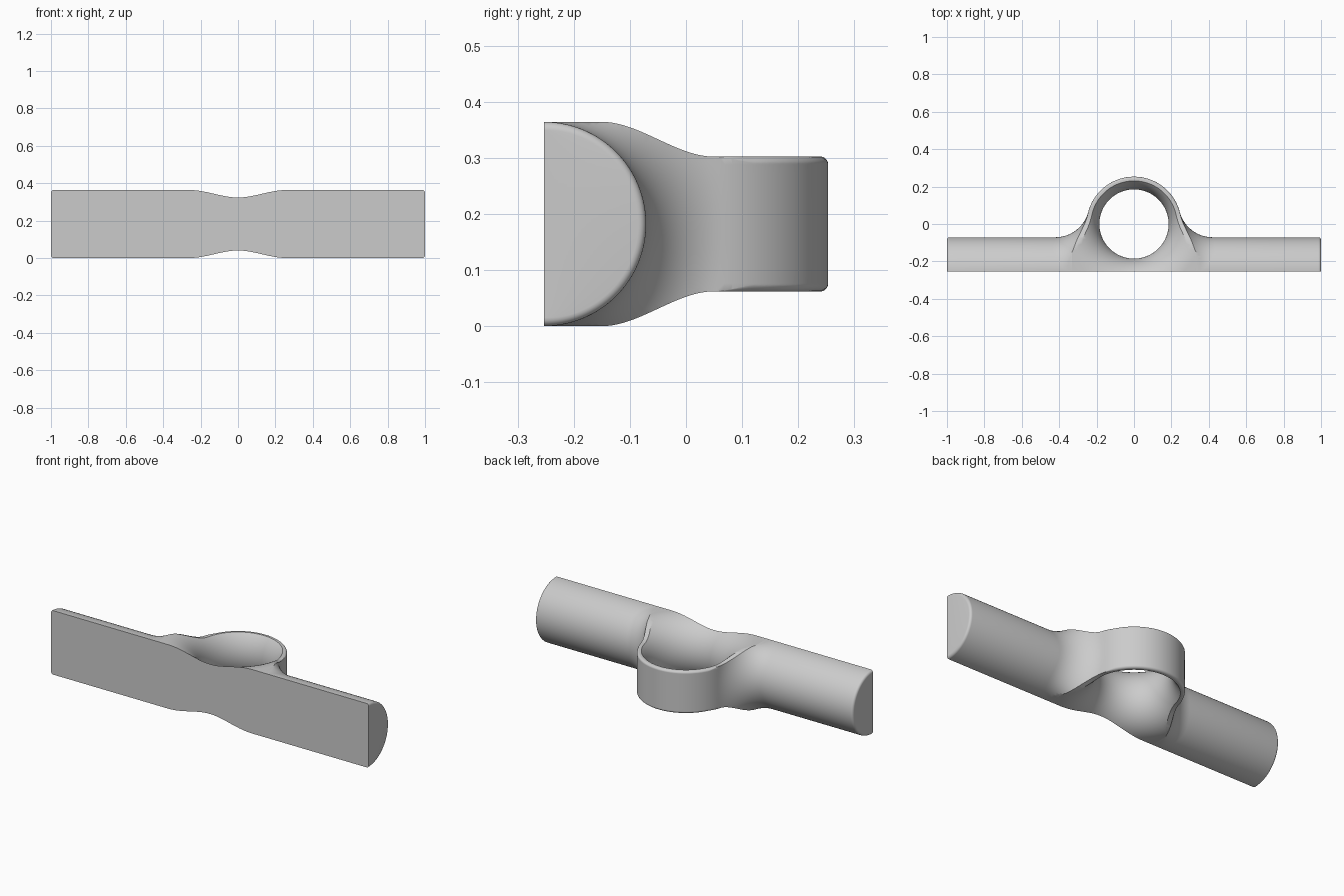
import bpy, bmesh
from math import sin, cos, pi, sqrt, atan2, acos
from mathutils import Vector

BAR, RING, HOLE, HALF = 0.182, 0.253, 0.185, 0.12
FILLET, EDGE, MID = 0.182, 0.014, 0.182

if "Cube" in bpy.data.objects:
    bpy.data.objects.remove(bpy.data.objects["Cube"])

grey = bpy.data.materials.new("plain grey")
grey.use_nodes = True
grey.diffuse_color = (0.6, 0.6, 0.6, 1)
grey.node_tree.nodes["Principled BSDF"].inputs["Base Color"].default_value = (0.6, 0.6, 0.6, 1)


def make_object(name, bm, helper=False):
    bmesh.ops.recalc_face_normals(bm, faces=bm.faces)
    mesh = bpy.data.meshes.new(name)
    bm.to_mesh(mesh)
    bm.free()
    mesh.materials.append(grey)
    obj = bpy.data.objects.new(name, mesh)
    bpy.context.collection.objects.link(obj)
    obj.location.z = MID
    obj.hide_render = helper
    return obj


def skin(bm, rows, closed_rows=False, closed_ends=False):
    grid = [[bm.verts.new(p) for p in row] for row in rows]
    pairs = list(zip(grid, grid[1:])) + ([(grid[-1], grid[0])] if closed_ends else [])
    for a, b in pairs:
        n = len(a)
        for i in range(n if closed_rows else n - 1):
            j = (i + 1) % n
            bm.faces.new((a[i], a[j], b[j], b[i]))
    return grid


def half_row(t):
    """Back of the ring, rolling fillet, then the bar, at one height t of the fillet centre."""
    reach = BAR + FILLET
    yc = -RING + sqrt(max(reach ** 2 - t ** 2, 0))
    c = Vector((sqrt((RING + FILLET) ** 2 - yc ** 2), yc, t))
    contact = atan2(c.y, c.x)
    pts = []
    for i in range(25):
        a = pi / 2 + (contact - pi / 2) * i / 24
        pts.append(Vector((RING * cos(a), RING * sin(a), t)))
    to_ring = Vector((-c.x, -c.y, 0)).normalized()
    out = Vector((0, (yc + RING) / reach, t / reach))
    w = acos(max(-1, min(1, to_ring.dot(-out))))
    for i in range(1, 17):
        s = i / 16
        d = (to_ring * sin((1 - s) * w) - out * sin(s * w)) / sin(w)
        pts.append(c + d * FILLET)
    for i in range(6):
        a = pi / 2 * i / 5
        p = out * (BAR - EDGE + EDGE * cos(a))
        pts.append(p + Vector((1 - EDGE + EDGE * sin(a), -RING, 0)))
    return pts


# Half-round bar and ring body, closed onto a flat front
bm = bmesh.new()
rows = []
for k in range(65):
    half = half_row(-(BAR + FILLET) * cos(pi * k / 64))
    rows.append([Vector((-p.x, p.y, p.z)) for p in reversed(half[1:])] + half)
skin(bm, rows)
for s in (-1, 1):
    bmesh.ops.bisect_plane(bm, geom=bm.verts[:] + bm.edges[:] + bm.faces[:],
                           plane_co=(0, 0, s * (BAR - 0.0001)), plane_no=(0, 0, s), clear_outer=True)
bmesh.ops.remove_doubles(bm, verts=bm.verts, dist=0.00001)
rim = [e for e in bm.edges if e.is_boundary]
new = bmesh.ops.extrude_edge_only(bm, edges=rim)["geom"]
for v in new:
    if isinstance(v, bmesh.types.BMVert):
        v.co.y = -RING
bmesh.ops.remove_doubles(bm, verts=bm.verts, dist=0.00001)
bmesh.ops.holes_fill(bm, edges=[e for e in bm.edges if e.is_boundary], sides=0)
body = make_object("bar_with_ring", bm)

# Waisted hole cutter, a round inner bulge spun about z
bm = bmesh.new()
profile = [(0, -0.3), (HOLE + BAR, -0.3)]
for k in range(33):
    a = -pi / 2 + pi * k / 32
    profile.append((HOLE + BAR - BAR * cos(a), BAR * sin(a)))
profile += [(HOLE + BAR, 0.3), (0, 0.3)]
turns = [2 * pi * (k + 0.5) / 96 for k in range(96)]
skin(bm, [[(r * cos(a), r * sin(a), z) for r, z in profile] for a in turns], closed_ends=True)
bmesh.ops.remove_doubles(bm, verts=bm.verts, dist=0.00001)
hole = make_object("hole_cutter", bm, True)

# Height envelope, easing from the bar height down to the ring height
bm = bmesh.new()
top = [(-0.4, BAR + 0.01), (-0.16, BAR + 0.01)]
for k in range(21):
    s = k / 20
    top.append((-0.15 + 0.2 * s, BAR - (BAR - HALF) * s * s * (3 - 2 * s)))
top.append((0.4, HALF))
outline = top + [(y, -z) for y, z in reversed(top)]
grid = skin(bm, [[(x, y, z) for y, z in outline] for x in (-1.2, 1.2)], closed_rows=True)
for row in grid:
    bm.faces.new(row)
envelope = make_object("height_envelope", bm, True)


# Cutters that round the ring's outer rims, fading out at the fillets
def rim_cutter(name, side):
    bm = bmesh.new()
    rows = []
    for k in range(61):
        a = pi * (0.075 + 0.85 * k / 60)
        r = EDGE * min(1, 0.1 + min(k, 60 - k) / 6)
        section = [(RING + 0.01, HALF + 0.01), (RING - r, HALF + 0.01)]
        for i in range(6):
            b = pi / 2 * (1 - i / 5)
            section.append((RING + 0.0003 - r + r * cos(b), HALF + 0.0003 - r + r * sin(b)))
        section.append((RING + 0.01, HALF - r))
        rows.append([(q * cos(a), q * sin(a), z * side) for q, z in section])
    grid = skin(bm, rows, closed_rows=True)
    bm.faces.new(grid[0])
    bm.faces.new(grid[-1])
    return make_object(name, bm, True)


steps = [(envelope, "INTERSECT"), (hole, "DIFFERENCE"),
         (rim_cutter("upper_rim_cutter", 1), "DIFFERENCE"),
         (rim_cutter("lower_rim_cutter", -1), "DIFFERENCE")]
for cutter, op in steps:
    mod = body.modifiers.new(cutter.name, "BOOLEAN")
    mod.object, mod.operation, mod.solver = cutter, op, "EXACT"

# Apply the cuts, then smooth
bpy.ops.object.select_all(action="DESELECT")
body.select_set(True)
bpy.context.view_layer.objects.active = body
for mod in list(body.modifiers):
    bpy.ops.object.modifier_apply(modifier=mod.name)
for cutter, op in steps:
    bpy.data.objects.remove(cutter)
bpy.ops.object.shade_smooth_by_angle(angle=pi / 6)
